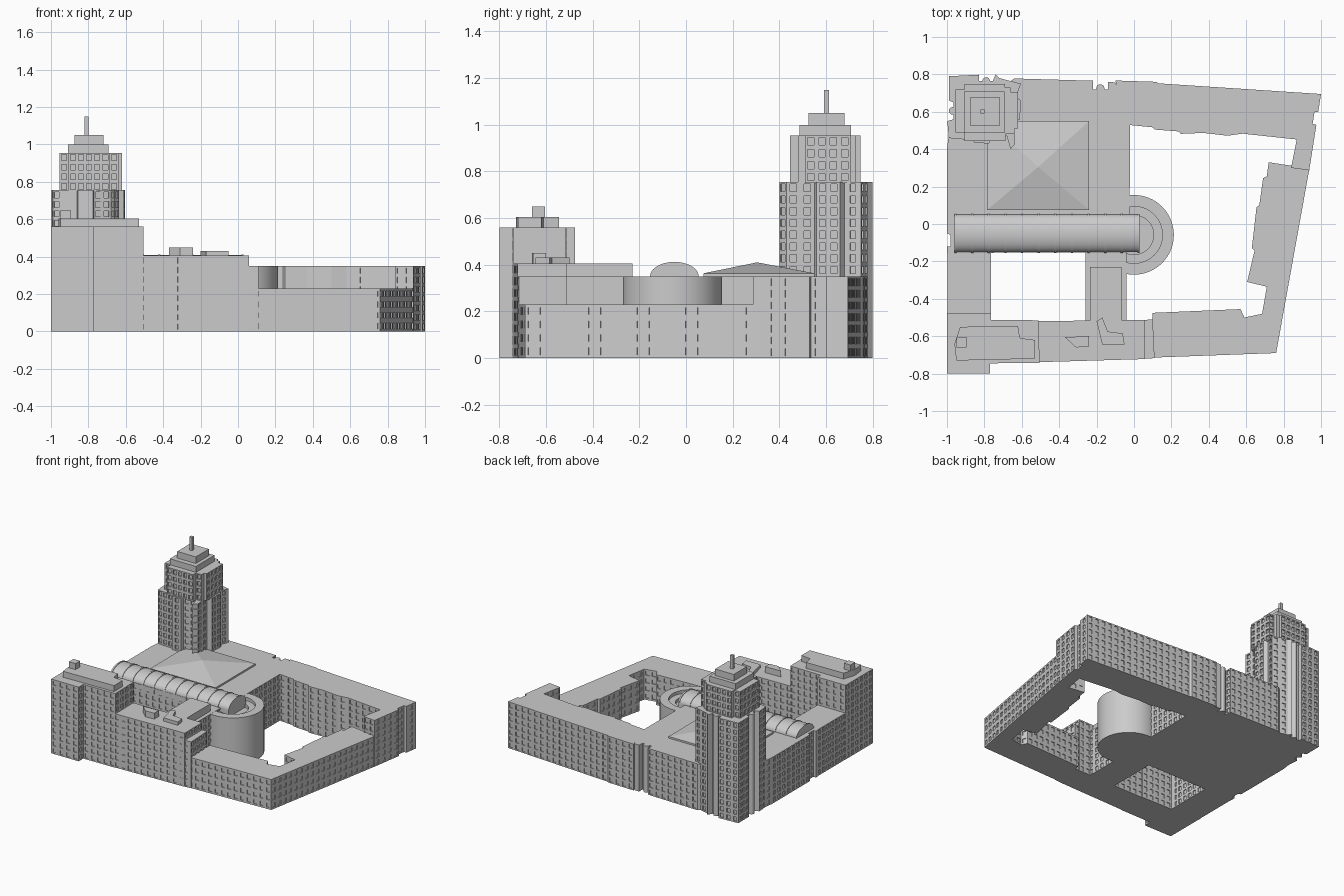
import bpy, bmesh, math


def finish(name, bm, smooth=False):
    me = bpy.data.meshes.new(name)
    bm.to_mesh(me)
    bm.free()
    ob = bpy.data.objects.new(name, me)
    bpy.context.collection.objects.link(ob)
    if smooth:
        bpy.context.view_layer.objects.active = ob
        ob.select_set(True)
        bpy.ops.object.shade_smooth_by_angle(angle=math.radians(35))
        ob.select_set(False)
    return ob


def cuts(length, pitch, size):
    # border positions: gap, window, gap, window ... gap
    n = int(length / pitch + 0.15)
    if n < 1:
        return [0, length]
    step = length / n
    out = [0]
    for i in range(n):
        c = (i + 0.5) * step
        out += [c - size / 2, c + size / 2]
    return out + [length]


def wall(bm, a, b, z0, z1, depth, pitch):
    # wall panel with a grid of recessed windows
    dx, dy = b[0] - a[0], b[1] - a[1]
    L = math.hypot(dx, dy)
    ux, uy = dx / L, dy / L
    us = cuts(L, pitch, 0.027)
    vs = cuts(z1 - z0, 0.048, 0.031)
    if len(us) < 4 or len(vs) < 4 or depth == 0:
        us, vs = [0, L], [0, z1 - z0]

    def quad(pts):
        bm.faces.new([bm.verts.new((a[0] + ux * u - uy * d, a[1] + uy * u + ux * d, z0 + v))
                      for u, v, d in pts])

    for i in range(len(us) - 1):
        for j in range(len(vs) - 1):
            u0, u1, v0, v1 = us[i], us[i + 1], vs[j], vs[j + 1]
            ring = [(u0, v0), (u1, v0), (u1, v1), (u0, v1)]
            if i % 2 and j % 2:
                quad([(u, v, depth) for u, v in ring])
                for k in range(4):
                    p, q = ring[k], ring[(k + 1) % 4]
                    quad([(*p, 0), (*q, 0), (*q, depth), (*p, depth)])
            else:
                quad([(u, v, 0) for u, v in ring])


def block(name, pts, z0, z1, depth=0.006, pitch=0.052):
    # upright prism from a counter-clockwise outline
    bm = bmesh.new()
    for k in range(len(pts)):
        wall(bm, pts[k], pts[(k + 1) % len(pts)], z0, z1, depth, pitch)
    bm.faces.new([bm.verts.new((x, y, z1)) for x, y in pts])
    bm.faces.new([bm.verts.new((x, y, z0)) for x, y in reversed(pts)])
    return finish(name, bm)


def rect(x0, x1, y0, y1):
    return [(x0, y0), (x1, y0), (x1, y1), (x0, y1)]


def disc(cx, cy, r, n=16):
    return [(cx + r * math.cos(i * math.tau / n), cy + r * math.sin(i * math.tau / n)) for i in range(n)]


# main hall and back wing
block("main_hall", [
    (-1, -0.155), (-0.025, -0.15), (-0.02, 0.6), (-0.1, 0.757), (-0.14, 0.76), (-0.14, 0.72),
    (-0.22, 0.72), (-0.22, 0.766), (-0.64, 0.778), (-0.75, 0.7), (-0.9, 0.5), (-0.99, 0.48),
    (-1, 0.4), (-1, -0.05), (-0.98, -0.06), (-0.98, -0.12), (-1, -0.12)], 0, 0.35)
block("back_wing", [
    (-0.03, 0.53), (0.1, 0.517), (0.11, 0.505), (0.24, 0.495), (0.25, 0.482), (0.37, 0.487), (0.5, 0.472),
    (0.58, 0.483), (0.87, 0.452), (0.84, 0.3), (0.937, 0.287), (0.975, 0.53), (0.955, 0.535),
    (0.965, 0.6), (0.985, 0.6), (1, 0.695), (0.13, 0.752), (0.12, 0.76), (-0.1, 0.767)], 0, 0.35)
block("back_notch_column", disc(-0.18, 0.725, 0.022), 0, 0.35, 0)

# low front and right wings
block("low_wing", [
    (0.08, -0.715), (0.76, -0.69), (0.938, 0.297), (0.72, 0.33), (0.71, 0.255), (0.69, 0.245),
    (0.67, 0.1), (0.655, 0.09), (0.63, -0.13), (0.645, -0.14), (0.605, -0.31), (0.71, -0.335),
    (0.685, -0.48), (0.59, -0.5), (0.57, -0.455), (0.1, -0.475)], 0, 0.23)

# left wing and tall front left corner
block("left_wing", rect(-0.998, -0.765, -0.5, -0.14), 0, 0.35)
block("front_left_corner", [
    (-1, -0.8), (-0.77, -0.8), (-0.77, -0.745), (-0.505, -0.742), (-0.51, -0.515),
    (-0.765, -0.512), (-0.765, -0.475), (-1, -0.475)], 0, 0.56)
block("corner_penthouse", [(-0.95, -0.73), (-0.53, -0.72), (-0.53, -0.62), (-0.61, -0.61), (-0.62, -0.545),
                           (-0.93, -0.55), (-0.96, -0.64)], 0.555, 0.605, 0)
block("penthouse_box", rect(-0.95, -0.895, -0.66, -0.605), 0.6, 0.65, 0)

# front middle block with cross wing and roof boxes
block("front_middle", [(-0.52, -0.739), (0.06, -0.722), (0.06, -0.512), (-0.52, -0.52)], 0, 0.405)
block("front_step", [(0.03, -0.722), (0.11, -0.717), (0.1, -0.51), (0.03, -0.515)], 0, 0.35)
block("cross_wing", rect(-0.26, -0.04, -0.53, -0.14), 0, 0.35)
block("cross_wing_top", rect(-0.235, -0.068, -0.53, -0.23), 0.345, 0.405, 0)
block("roof_box_left", [(-0.37, -0.605), (-0.31, -0.66), (-0.24, -0.655), (-0.24, -0.6)], 0.4, 0.45, 0)
block("roof_box_right", [(-0.17, -0.645), (-0.05, -0.645), (-0.06, -0.585), (-0.14, -0.575),
                         (-0.17, -0.5), (-0.2, -0.52)], 0.4, 0.43, 0)

# round drum with sunken roof
bm = bmesh.new()
prof = [(0.213, 0), (0.213, 0.349), (0.152, 0.349), (0.152, 0.325), (0.105, 0.325), (0.105, 0.3)]
N = 64
rings = [[bm.verts.new((r * math.cos(i * math.tau / N), -0.058 + r * math.sin(i * math.tau / N), z))
          for i in range(N)] for r, z in prof]
for lo, hi in zip(rings, rings[1:]):
    for i in range(N):
        k = (i + 1) % N
        bm.faces.new((lo[i], lo[k], hi[k], hi[i]))
bm.faces.new(rings[-1])
bm.faces.new(rings[0][::-1])
finish("drum", bm, True)


# barrel vault with raised ribs
def vault(bm, x0, x1, w, h, n=24):
    sect = [(-w, 0.3)] + [(-w * math.cos(math.pi * i / n), 0.35 + h * math.sin(math.pi * i / n))
                          for i in range(n + 1)] + [(w, 0.3)]
    a = [bm.verts.new((x0, -0.05 + y, z)) for y, z in sect]
    b = [bm.verts.new((x1, -0.05 + y, z)) for y, z in sect]
    for i in range(len(sect)):
        k = (i + 1) % len(sect)
        bm.faces.new((a[i], a[k], b[k], b[i]))
    bm.faces.new(a[::-1])
    bm.faces.new(b)
    bmesh.ops.recalc_face_normals(bm, faces=bm.faces[:])


bm = bmesh.new()
vault(bm, -0.96, 0.03, 0.1, 0.058)
for i in range(12):
    x = -0.96 + i * 0.978 / 11
    vault(bm, x, x + 0.012, 0.104, 0.062)
finish("barrel_vault", bm, True)

# shallow pyramid roof
block("pyramid_base", rect(-0.785, -0.24, 0.075, 0.55), 0.345, 0.363, 0)
bm = bmesh.new()
base = [bm.verts.new((x, y, 0.363)) for x, y in rect(-0.785, -0.24, 0.075, 0.55)]
apex = bm.verts.new((-0.512, 0.305, 0.41))
for i in range(4):
    bm.faces.new((base[i], base[(i + 1) % 4], apex))
finish("pyramid_roof", bm)

# tower with setbacks and spire
block("tower_shaft", [
    (-0.99, 0.46), (-0.95, 0.455), (-0.86, 0.45), (-0.855, 0.435), (-0.775, 0.43), (-0.77, 0.45),
    (-0.68, 0.47), (-0.66, 0.4), (-0.635, 0.43), (-0.645, 0.55), (-0.61, 0.56), (-0.605, 0.66),
    (-0.63, 0.68), (-0.605, 0.75), (-0.72, 0.78), (-0.74, 0.8), (-0.755, 0.765), (-0.83, 0.765),
    (-0.83, 0.798), (-0.99, 0.79), (-0.99, 0.66), (-0.965, 0.65), (-0.965, 0.56), (-0.998, 0.55)],
    0, 0.755, 0.008, 0.045)
block("tower_column_back", disc(-0.79, 0.765, 0.02), 0, 0.755, 0)
block("tower_column_left", disc(-0.97, 0.605, 0.02), 0, 0.755, 0)
block("tower_upper", [
    (-0.905, 0.445), (-0.688, 0.445), (-0.688, 0.48), (-0.64, 0.48), (-0.64, 0.51), (-0.62, 0.51),
    (-0.62, 0.705), (-0.66, 0.705), (-0.66, 0.73), (-0.69, 0.73), (-0.69, 0.748), (-0.905, 0.748),
    (-0.905, 0.72), (-0.955, 0.72), (-0.955, 0.49), (-0.905, 0.49)], 0.75, 0.955, 0.01, 0.043)
block("tower_setback", rect(-0.91, -0.692, 0.487, 0.708), 0.95, 1.0, 0)
block("tower_crown", rect(-0.875, -0.72, 0.525, 0.68), 0.995, 1.05, 0)
block("tower_spire", rect(-0.82, -0.798, 0.591, 0.613), 1.04, 1.15, 0)
